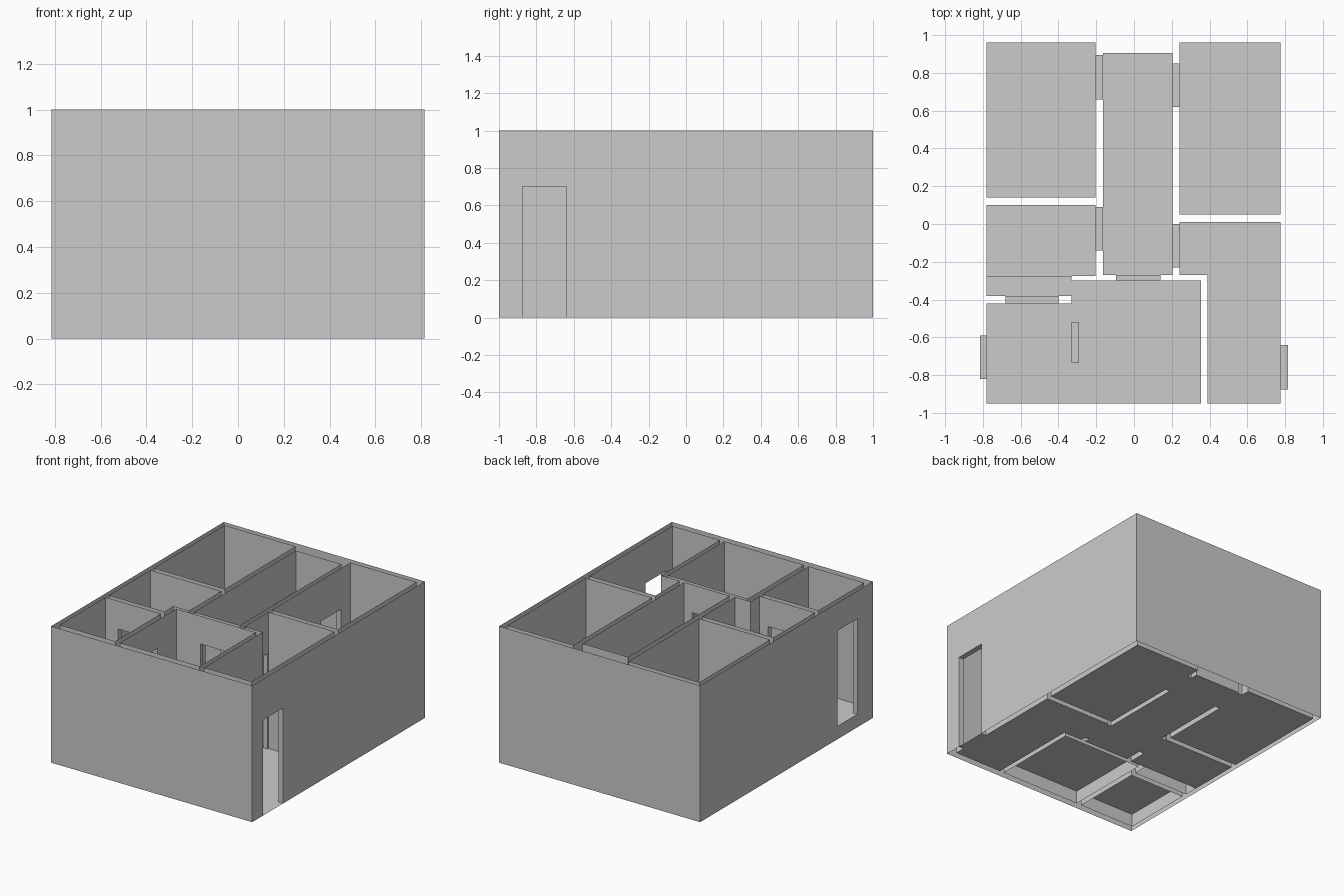
import bpy, bmesh

if "Cube" in bpy.data.objects:
    bpy.data.objects.remove(bpy.data.objects["Cube"])

H = 1.0      # wall height
UP = 0.095   # level of the raised rooms

# Doorways: axis they pass through, x0, x1, y0, y1, z0, z1
DOORS = {
    "back_left_doorway": ("x", -0.205, -0.165, 0.66, 0.895, 0, 0.7),
    "back_right_doorway": ("x", 0.205, 0.24, 0.62, 0.85, 0, 0.7),
    "middle_left_doorway": ("x", -0.205, -0.165, -0.14, 0.09, 0, 0.7),
    "middle_right_doorway": ("x", 0.205, 0.24, -0.23, 0.0, 0, 0.7),
    "right_outer_doorway": ("x", 0.775, 0.815, -0.875, -0.64, 0, 0.7),
    "left_outer_doorway": ("x", -0.815, -0.78, -0.82, -0.59, UP, 0.795),
    "front_inner_doorway": ("x", -0.33, -0.29, -0.735, -0.52, UP, 0.795),
    "porch_step_doorway": ("y", -0.68, -0.4, -0.42, -0.38, UP, 0.795),
    "hall_front_doorway": ("y", -0.095, 0.14, -0.30, -0.27, UP, 0.795),
}


def quad(bm, *pts):
    bm.faces.new([bm.verts.new(p) for p in pts])


def make(name, bm):
    bmesh.ops.remove_doubles(bm, verts=bm.verts, dist=1e-4)
    me = bpy.data.meshes.new(name)
    bm.to_mesh(me)
    bm.free()
    bpy.context.collection.objects.link(bpy.data.objects.new(name, me))


def wall(bm, p, q):
    """Vertical sheet from p to q with the doorways that touch it cut out."""
    k = 1 if abs(p[0] - q[0]) < 1e-6 else 0      # running coordinate
    c, lo, hi = p[1 - k], min(p[k], q[k]), max(p[k], q[k])
    holes = []
    for ax, x0, x1, y0, y1, z0, z1 in DOORS.values():
        ends, span = ((x0, x1), (y0, y1)) if ax == "x" else ((y0, y1), (x0, x1))
        if (ax == "x") == (k == 1) and any(abs(c - e) < 1e-6 for e in ends) \
                and span[0] >= lo and span[1] <= hi:
            holes.append((*span, z0, z1))

    def panel(a, b, za, zb):
        if b - a > 1e-5 and zb - za > 1e-5:
            pt = (lambda t, z: (c, t, z)) if k else (lambda t, z: (t, c, z))
            quad(bm, pt(a, za), pt(b, za), pt(b, zb), pt(a, zb))

    at = lo
    for a, b, z0, z1 in sorted(holes):
        panel(at, a, 0, H)
        panel(a, b, 0, z0)
        panel(a, b, z1, H)
        at = b
    panel(at, hi, 0, H)


def floor(name, outline, z):
    bm = bmesh.new()
    quad(bm, *[(x, y, z) for x, y in outline])
    make(name, bm)


def walls(name, outline):
    bm = bmesh.new()
    for p, q in zip(outline, outline[1:] + outline[:1]):
        wall(bm, p, q)
    make(name, bm)


def rect(x0, x1, y0, y1):
    return [(x0, y0), (x1, y0), (x1, y1), (x0, y1)]


# Outer shell of the house
walls("outer_walls", rect(-0.815, 0.815, -1, 1))

# Rectangular rooms
for name, box, z in [
    ("back_left_room", (-0.78, -0.205, 0.14, 0.96), 0),
    ("back_right_room", (0.24, 0.775, 0.05, 0.96), 0),
    ("hall", (-0.165, 0.205, -0.27, 0.905), 0),
    ("front_left_room", (-0.78, -0.33, -0.95, -0.42), UP),
    ("front_room", (-0.29, 0.355, -0.95, -0.30), UP),
]:
    walls(name + "_walls", rect(*box))
    floor(name + "_floor", rect(*box), z)

# L-shaped room on the right
right = [(0.39, -0.95), (0.775, -0.95), (0.775, 0.01), (0.24, 0.01),
         (0.24, -0.27), (0.39, -0.27)]
walls("right_room_walls", right)
floor("right_room_floor", right, 0)

# Middle left room with a raised landing at its front
walls("middle_left_room_walls",
      [(-0.78, -0.38), (-0.33, -0.38), (-0.33, -0.275), (-0.205, -0.275),
       (-0.205, 0.10), (-0.78, 0.10)])
floor("middle_left_room_floor", rect(-0.78, -0.205, -0.275, 0.10), 0)
floor("landing_floor", rect(-0.78, -0.33, -0.38, -0.275), UP)
bm = bmesh.new()
quad(bm, (-0.78, -0.275, 0), (-0.33, -0.275, 0), (-0.33, -0.275, UP), (-0.78, -0.275, UP))
make("landing_riser", bm)

# Floor strips inside the wall between the two front rooms
floor("wall_base_front", rect(-0.33, -0.29, -0.95, -0.735), UP)
floor("wall_base_back", rect(-0.33, -0.29, -0.52, -0.30), UP)

# Doorway linings: threshold, lintel and two jambs
for name, (ax, x0, x1, y0, y1, z0, z1) in DOORS.items():
    bm = bmesh.new()
    for z in (z0, z1):
        quad(bm, *[(x, y, z) for x, y in rect(x0, x1, y0, y1)])
    if ax == "x":
        for y in (y0, y1):
            quad(bm, (x0, y, z0), (x1, y, z0), (x1, y, z1), (x0, y, z1))
    else:
        for x in (x0, x1):
            quad(bm, (x, y0, z0), (x, y1, z0), (x, y1, z1), (x, y0, z1))
    make(name, bm)
